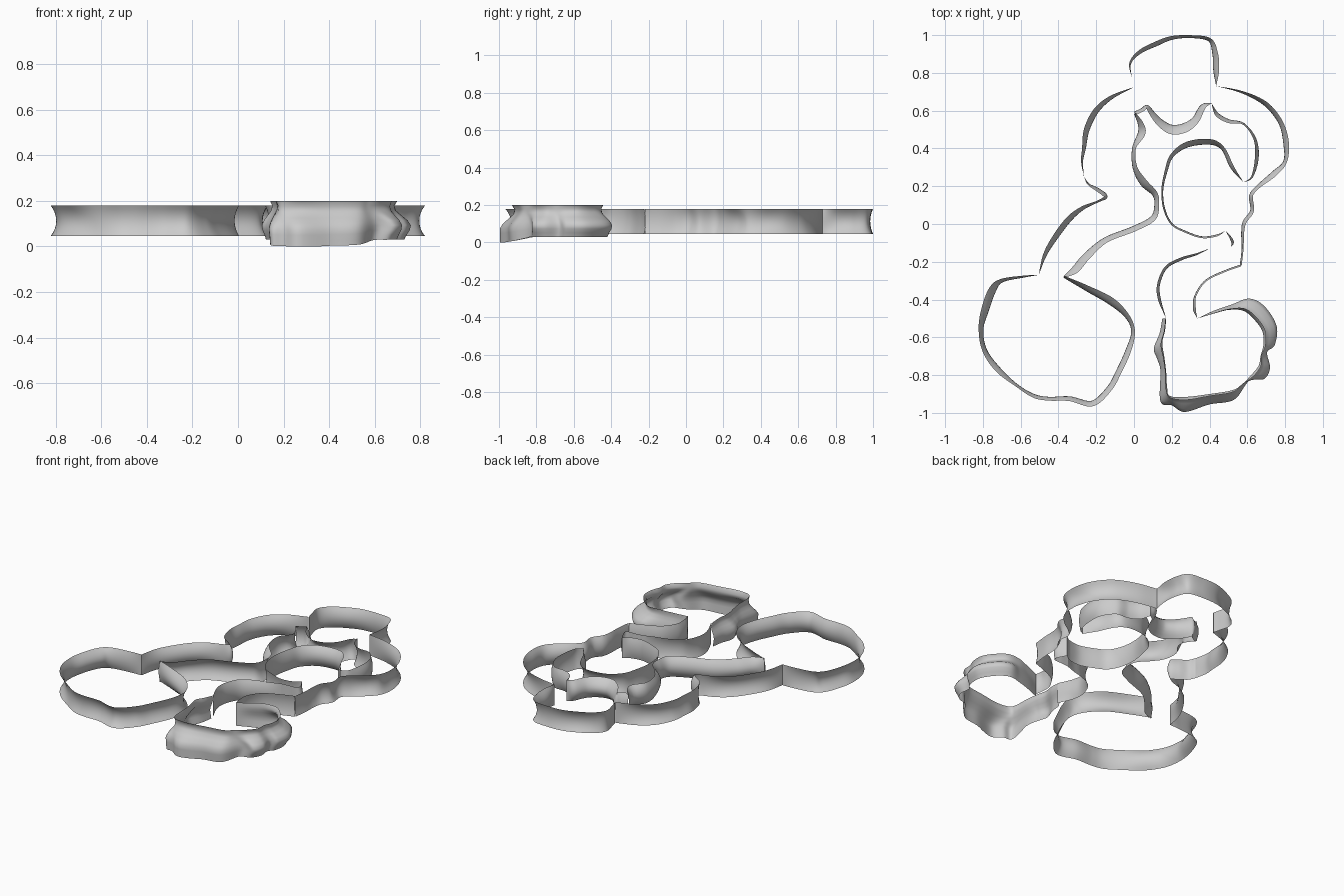
import bpy, bmesh, math
from mathutils import Vector

LOW, HIGH = 0.045, 0.18
STEPS = 8


def spline(pts):
    """Catmull-Rom sampling of a list of tuples."""
    p = [Vector(q) for q in pts]
    p = [2 * p[0] - p[1]] + p + [2 * p[-1] - p[-2]]
    out = []
    for i in range(1, len(p) - 2):
        a, b, c, d = p[i - 1:i + 3]
        for k in range(STEPS):
            t = k / STEPS
            out.append(0.5 * (2 * b + (c - a) * t + (2 * a - 5 * b + 4 * c - d) * t * t
                              + (3 * b - a - 3 * c + d) * t ** 3))
    out.append(p[-2])
    return out


def sheet(name, grid):
    """Skin a grid of points as an open, smooth wall."""
    bm = bmesh.new()
    vs = [[bm.verts.new(c) for c in row] for row in grid]
    for r0, r1 in zip(vs, vs[1:]):
        for j in range(len(r0) - 1):
            bm.faces.new((r0[j], r1[j], r1[j + 1], r0[j + 1]))
    me = bpy.data.meshes.new(name)
    bm.to_mesh(me)
    bm.free()
    for f in me.polygons:
        f.use_smooth = True
    ob = bpy.data.objects.new(name, me)
    bpy.context.collection.objects.link(ob)


def ribbon(name, pts, side=-1):
    """Upright wall along (x, y, width in hundredths), pinched at mid height."""
    s = spline(pts)
    grid = []
    for i, q in enumerate(s):
        a, b = s[max(i - 1, 0)], s[min(i + 1, len(s) - 1)]
        n = Vector((a.y - b.y, b.x - a.x)).normalized() * side
        w = max(q.z, 0) / 100
        row = []
        for k in range(9):
            u = k / 4 - 1
            d = w * (0.5 - u * u)
            row.append((q.x + n.x * d, q.y + n.y * d, LOW + (HIGH - LOW) * k / 8))
        grid.append(row)
    sheet(name, grid)


# upper cap wall
ribbon("cap_wall", [(0, .73, 0), (-.01, .77, 0), (-.02, .85, 1), (.03, .91, 2), (.12, .955, 2.5),
                    (.2, .985, 2), (.3, .992, 1.5), (.4, .975, 2), (.43, .9, 3),
                    (.435, .81, 3), (.435, .73, 0)])

# right outer wall
ribbon("right_outer_wall", [(.435, .73, 0), (.55, .705, 1), (.65, .665, 2), (.72, .615, 2.5), (.78, .53, 2.5),
                            (.805, .43, 3), (.8, .33, 2), (.74, .265, 3), (.66, .2, 2), (.62, .15, 2),
                            (.625, .07, 2), (.585, .01, 2), (.575, -.05, 1.5), (.575, -.13, 1),
                            (.565, -.22, 1)])

# lower right leg walls
ribbon("leg_right_wall", [(.565, -.22, 1), (.48, -.25, 1), (.38, -.3, 1), (.325, -.38, 1),
                          (.32, -.45, 1.5), (.335, -.5, 0)])
ribbon("leg_left_wall", [(.17, -.5, 0), (.135, -.4, 1.5), (.13, -.32, 1.5), (.17, -.23, 1.5),
                         (.25, -.185, 1.5), (.33, -.16, 1), (.4, -.13, 0)])
ribbon("small_hook_wall", [(.4, -.13, 0), (.45, -.125, 0), (.51, -.12, 0), (.52, -.09, 1.5),
                           (.485, -.035, 0)])

# inner loop
ribbon("inner_loop_wall", [(.485, -.035, 0), (.44, -.06, 1), (.36, -.07, 1), (.27, -.04, 1), (.2, 0, 1),
                           (.16, .08, 1), (.15, .18, 1), (.17, .28, 1.5), (.2, .36, 2), (.28, .42, 3),
                           (.4, .435, 3), (.47, .4, 2), (.52, .3, 2), (.58, .22, 0)])

# upper inner walls around the dip
ribbon("inner_right_wall", [(.58, .22, 0), (.625, .25, 1), (.65, .35, 2), (.64, .45, 1.5), (.58, .53, 1),
                            (.5, .545, 2), (.44, .58, 2), (.41, .64, 0)])
ribbon("dip_wall", [(.41, .64, 0), (.365, .62, 3), (.325, .55, 4), (.27, .51, 5), (.2, .5, 5),
                    (.14, .535, 4), (.1, .58, 3), (.07, .62, 2), (.045, .605, 2), (.005, .585, 2)])
ribbon("inner_left_wall", [(.005, .585, 1), (.035, .53, 3), (.04, .48, 4), (0, .4, 2), (.005, .3, 2.5),
                           (.05, .22, 4), (.11, .16, 3), (.12, .1, 2.5), (.1, .03, 3), (0, -.025, 3),
                           (-.15, -.085, 3), (-.25, -.17, 4), (-.31, -.24, 4), (-.37, -.28, 1)])

# lower left lobe
ribbon("left_lobe_wall", [(-.37, -.28, 1), (-.25, -.34, 3), (-.12, -.41, 4), (-.035, -.49, 2.5),
                          (-.005, -.57, 2), (-.03, -.67, 3), (-.08, -.78, 3), (-.13, -.87, 3),
                          (-.22, -.95, 3), (-.34, -.925, 2.5), (-.45, -.925, 2), (-.53, -.91, 2),
                          (-.62, -.855, 1.5), (-.72, -.77, 3), (-.79, -.67, 2.5), (-.81, -.56, 2.5),
                          (-.79, -.46, 4), (-.75, -.35, 4), (-.7, -.3, 2), (-.58, -.278, 1),
                          (-.505, -.27, 0)])

# left outer walls
ribbon("left_arm_wall", [(-.505, -.27, 0), (-.47, -.16, 2), (-.41, -.06, 3), (-.34, .03, 3),
                         (-.27, .085, 2), (-.19, .12, 1), (-.15, .145, 2), (-.19, .18, 2),
                         (-.24, .21, 1), (-.265, .25, 0)])
ribbon("left_outer_wall", [(-.265, .25, 0), (-.275, .33, 1), (-.265, .4, 2), (-.25, .5, 3),
                           (-.2, .6, 3), (-.12, .67, 2), (0, .725, 0)])

# lower right foot: (inner x, inner y, outer x, outer y) rails with a flared wall
rails = [(.335, -.5, .335, -.5), (.42, -.475, .42, -.46), (.5, -.455, .52, -.425), (.58, -.46, .61, -.395),
         (.64, -.51, .69, -.435), (.68, -.57, .755, -.54), (.685, -.64, .745, -.64),
         (.67, -.7, .705, -.68), (.66, -.75, .72, -.76), (.62, -.8, .69, -.82),
         (.57, -.85, .61, -.83), (.52, -.88, .53, -.93), (.4, -.9, .4, -.955),
         (.28, -.915, .27, -.995), (.19, -.91, .2, -.96), (.175, -.86, .14, -.94),
         (.17, -.78, .14, -.78), (.16, -.7, .125, -.72), (.15, -.63, .105, -.66),
         (.165, -.56, .135, -.58), (.17, -.5, .15, -.5)]
# share of the way from inner to outer rail, from bottom to top
flare = [(.6,), (.75,), (.95,), (1.0,), (.8,), (.45,), (.1,), (.0,), (.2,)]
s = spline(rails)
grid = []
for i, q in enumerate(s):
    end = min(1, i / 16, (len(s) - 1 - i) / 16)
    front = max(0, min(1, (-q.w - .82) / .15))
    low = .03 * (1 - front)
    high = HIGH + .02 * end
    row = []
    for k, (t,) in enumerate(flare):
        t = t + (1 - t) * front if k < 3 else t
        row.append((q.x + (q.z - q.x) * t, q.y + (q.w - q.y) * t, low + (high - low) * k / 8))
    grid.append(row)
sheet("foot_wall", grid)
